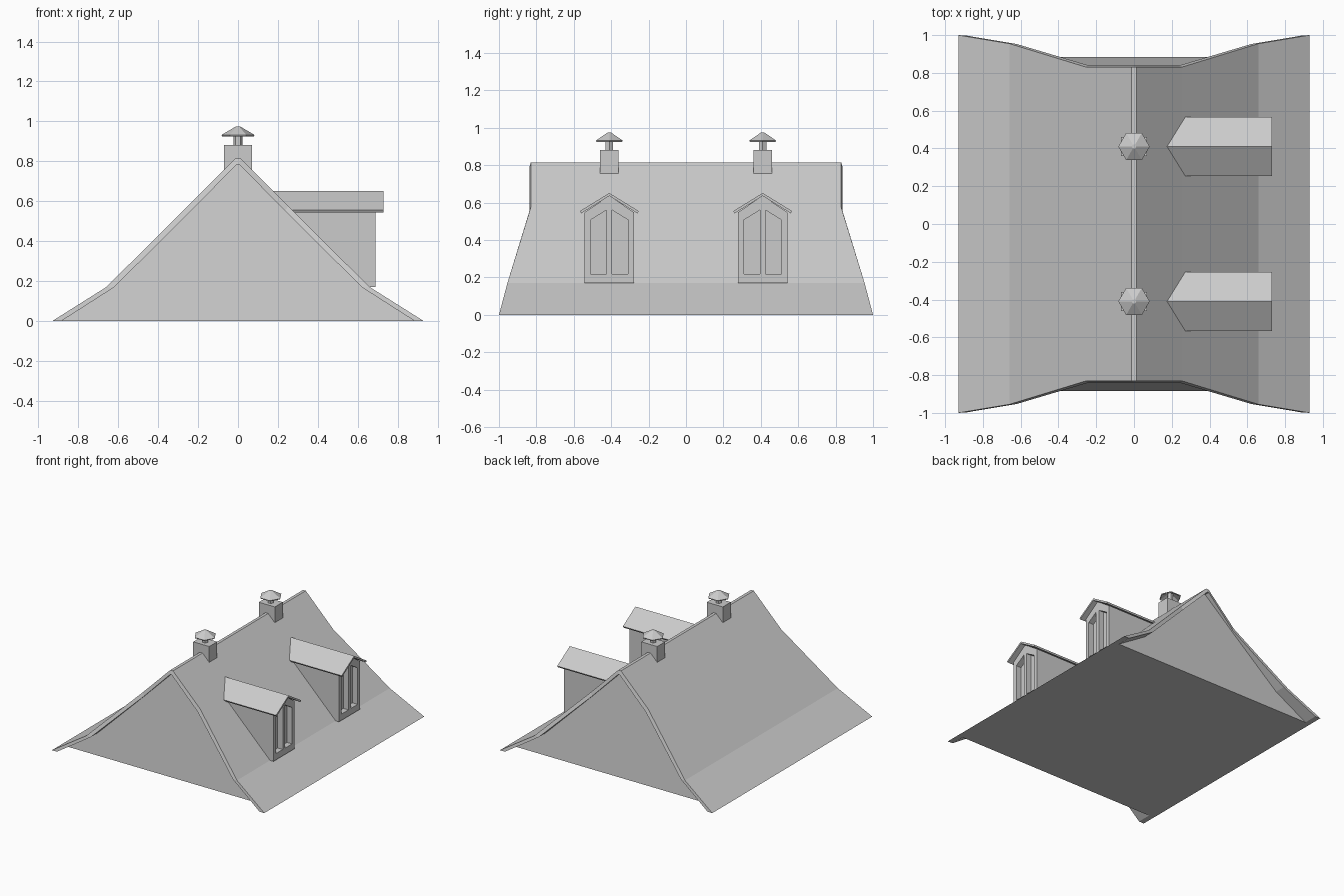
import bpy, bmesh
from mathutils import Matrix

if "Cube" in bpy.data.objects:
    bpy.data.objects.remove(bpy.data.objects["Cube"])


def make(name, verts, faces):
    me = bpy.data.meshes.new(name)
    bm = bmesh.new()
    vs = [bm.verts.new(v) for v in verts]
    for f in faces:
        bm.faces.new([vs[i] for i in f])
    bmesh.ops.recalc_face_normals(bm, faces=bm.faces)
    bm.to_mesh(me)
    bm.free()
    ob = bpy.data.objects.new(name, me)
    bpy.context.collection.objects.link(ob)
    return ob


def loft(name, a, b, caps=True):
    """Join two matching closed loops with side faces and end caps."""
    n = len(a)
    faces = [(i, (i + 1) % n, n + (i + 1) % n, n + i) for i in range(n)]
    if caps:
        faces += [tuple(range(n)), tuple(range(n, 2 * n))]
    return make(name, a + b, faces)


def cone(name, r1, r2, z1, z2, y, ends=True):
    bm = bmesh.new()
    bmesh.ops.create_cone(bm, cap_ends=ends, segments=6, radius1=r1, radius2=r2, depth=z2 - z1,
                          matrix=Matrix.Translation((0, y, (z1 + z2) / 2))
                          @ Matrix.Rotation(1.5707963, 4, 'Z'))
    me = bpy.data.meshes.new(name)
    bm.to_mesh(me)
    bm.free()
    ob = bpy.data.objects.new(name, me)
    bpy.context.collection.objects.link(ob)
    return ob


def box(name, x, y, z):
    loop = [(x[0], y[0]), (x[1], y[0]), (x[1], y[1]), (x[0], y[1])]
    return loft(name, [(p, q, z[0]) for p, q in loop], [(p, q, z[1]) for p, q in loop])


def mirrored(half):
    return half + [(-x, y, z) for x, y, z in reversed(half)]


# Flared roof shell: outer and inner profiles, y is the half length at each point
outer = mirrored([(.93, 1.0, 0), (.66, .955, .17), (.252, .83, .575), (.012, .83, .815)])
inner = mirrored([(.885, .997, 0), (.622, .953, .168), (.235, .838, .552), (.006, .838, .785)])
n = len(outer)
side_a = outer + inner
side_b = [(x, -y, z) for x, y, z in side_a]
faces = []
for i in range(n - 1):
    faces += [(i, i + 1, 2 * n + i + 1, 2 * n + i),
              (n + i, n + i + 1, 3 * n + i + 1, 3 * n + i),
              (i, i + 1, n + i + 1, n + i),
              (2 * n + i, 2 * n + i + 1, 3 * n + i + 1, 3 * n + i)]
for i in (0, n - 1):
    faces.append((i, n + i, 3 * n + i, 2 * n + i))
make("main_roof", side_a + side_b, faces)

# Leaning gable walls and the flat underside
gable = [(x, .885 - .11 * z, z) for x, y, z in inner]
verts = gable + [(x, -y, z) for x, y, z in gable]
walls = make("gable_walls", verts,
             [tuple(range(n)), tuple(reversed(range(n, 2 * n))), (0, n - 1, 2 * n - 1, n)])


# Surface line of the main slope, used to bury the dormer backs
def slope_x(z):
    return .827 - z - .015


for c in (-.41, .41):
    # Dormer body with two recessed windows
    prof = [(-.132, .17), (.132, .17), (.132, .548), (0, .638), (-.132, .548)]
    body = loft("dormer_body", [(.69, c + y, z) for y, z in prof],
                [(slope_x(z), c + y, z) for y, z in prof])
    for s in (-1, 1):
        win = [(.015, .22), (.1, .22), (.1, .508), (.015, .56)]
        cut = loft("window_cutter", [(.645, c + s * y, z) for y, z in win],
                   [(.75, c + s * y, z) for y, z in win])
        mod = body.modifiers.new("window", 'BOOLEAN')
        mod.operation = 'DIFFERENCE'
        mod.solver = 'EXACT'
        mod.object = cut
        bpy.context.view_layer.objects.active = body
        bpy.ops.object.modifier_apply(modifier=mod.name)
        bpy.data.objects.remove(cut)

    # Dormer roof
    prof = [(-.157, .555), (0, .652), (.157, .555), (.15, .543), (0, .636), (-.15, .543)]
    loft("dormer_roof", [(.73, c + y, z) for y, z in prof],
         [(slope_x(z), c + y, z) for y, z in prof])

    # Chimney stack, flue and hexagonal cowl
    box("chimney_stack", (-.07, .07), (c - .05, c + .05), (.74, .882))
    cone("chimney_flue", .023, .023, .875, .955, c)
    cowl = cone("chimney_cowl", .083, .012, .932, .974, c, False)
    bm = bmesh.new()
    bm.from_mesh(cowl.data)
    bmesh.ops.holes_fill(bm, edges=[e for e in bm.edges if e.is_boundary
                                    and e.verts[0].co.z > .96])
    bmesh.ops.recalc_face_normals(bm, faces=bm.faces)
    bm.to_mesh(cowl.data)
    bm.free()
    cowl.modifiers.new("thickness", 'SOLIDIFY').thickness = .008
